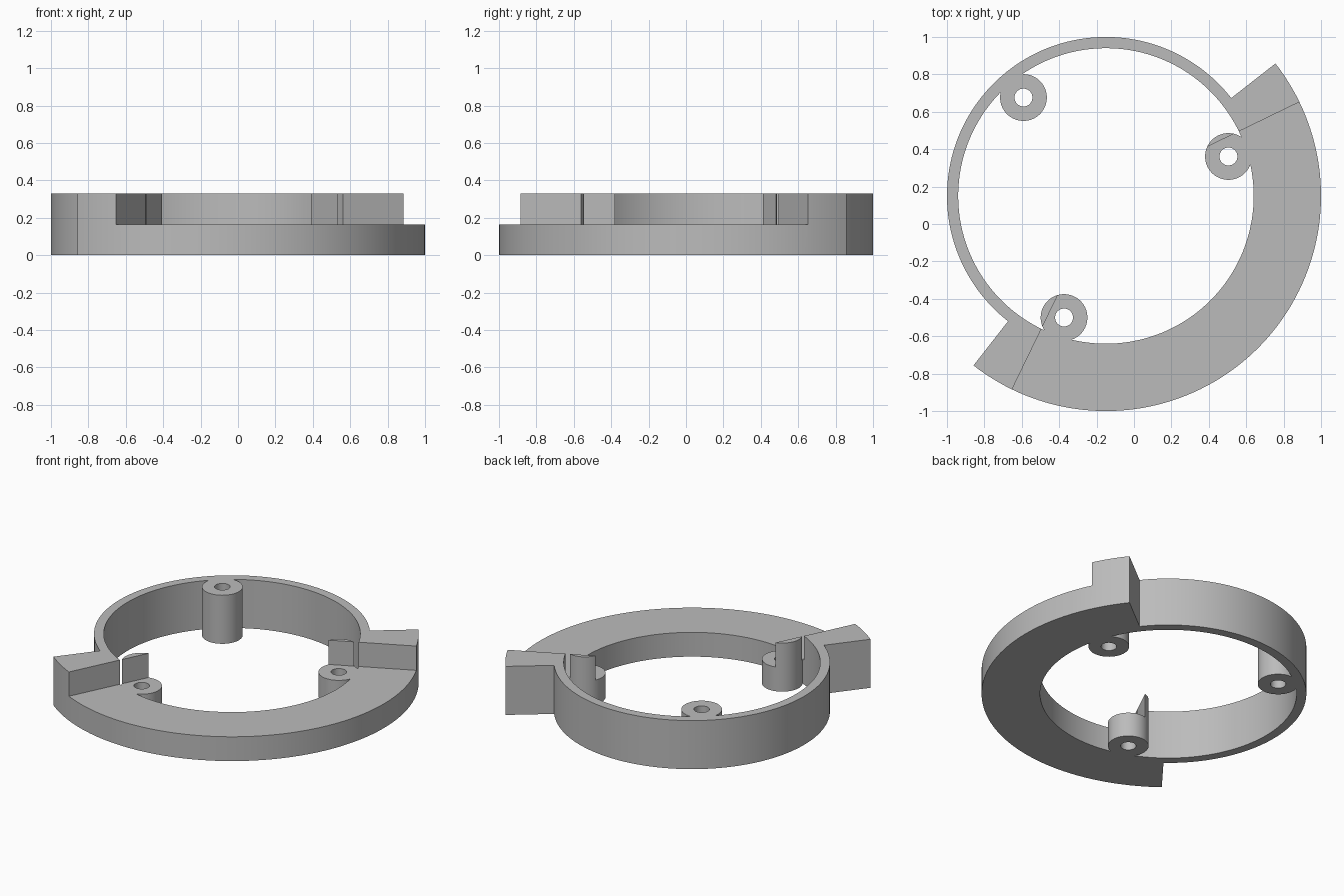
import bpy
import bmesh
from math import radians, cos, sin

cube = bpy.data.objects.get("Cube")
if cube:
    bpy.data.objects.remove(cube, do_unlink=True)

CENTRE = (-0.15, 0.15)
INNER, RIM, FLANGE = 0.79, 0.85, 1.15
STEP, TOP = 0.165, 0.33
BOSSES = [(-0.591, 0.676), (0.505, 0.361), (-0.374, -0.5)]

grey = bpy.data.materials.new("plain grey")
grey.use_nodes = True
colour = (0.5, 0.5, 0.5, 1)
grey.diffuse_color = colour
grey.node_tree.nodes["Principled BSDF"].inputs["Base Color"].default_value = colour


def polar(radius, degrees, centre=CENTRE):
    a = radians(degrees)
    return centre[0] + radius * cos(a), centre[1] + radius * sin(a)


def prism(name, outlines, z0, z1):
    """Raise flat outlines that share edges into one solid."""
    bm = bmesh.new()
    for outline in outlines:
        bm.faces.new([bm.verts.new((x, y, z0)) for x, y in outline])
    bmesh.ops.remove_doubles(bm, verts=bm.verts[:], dist=1e-5)
    raised = bmesh.ops.extrude_face_region(bm, geom=bm.faces[:], use_keep_orig=True)
    verts = [v for v in raised["geom"] if isinstance(v, bmesh.types.BMVert)]
    bmesh.ops.translate(bm, verts=verts, vec=(0, 0, z1 - z0))
    bmesh.ops.recalc_face_normals(bm, faces=bm.faces[:])
    mesh = bpy.data.meshes.new(name)
    bm.to_mesh(mesh)
    bm.free()
    mesh.materials.append(grey)
    obj = bpy.data.objects.new(name, mesh)
    bpy.context.collection.objects.link(obj)
    return obj


def disc(radius, centre, sides):
    return [polar(radius, 360 * (i + 0.5) / sides, centre) for i in range(sides)]


def combine(target, tool, operation):
    """Apply a boolean and discard its tool."""
    mod = target.modifiers.new(operation, 'BOOLEAN')
    mod.operation, mod.solver, mod.object = operation, 'EXACT', tool
    bpy.context.view_layer.objects.active = target
    bpy.ops.object.modifier_apply(modifier=mod.name)
    bpy.data.objects.remove(tool, do_unlink=True)


# Thin full ring, widened by a flange around the front left
def cell(r0, r1, a):
    return [polar(r0, a), polar(r1, a), polar(r1, a + 2), polar(r0, a + 2)]


cells = [cell(INNER, RIM, a) for a in range(0, 360, 2)]
cells += [cell(RIM, FLANGE, a) for a in range(232, 398, 2)]
body = prism("stepped_ring", cells, 0, TOP)

# Screw bosses on the inner wall, then their through holes
for spot in BOSSES:
    combine(body, prism("boss", [disc(0.125, spot, 48)], 0, TOP), 'UNION')
for spot in BOSSES:
    combine(body, prism("hole_cutter", [disc(0.048, spot, 32)], -0.1, TOP + 0.1), 'DIFFERENCE')

# Lower the flange between its two end blocks
start, end = 244.1, 385.9
arc = [polar(1.5, start + (end - start) * i / 16) for i in range(17)]
combine(body, prism("step_cutter", [[CENTRE] + arc], STEP, TOP + 0.2), 'DIFFERENCE')

bpy.ops.object.select_all(action='DESELECT')
body.select_set(True)
bpy.context.view_layer.objects.active = body
bpy.ops.object.shade_smooth_by_angle(angle=radians(25))
